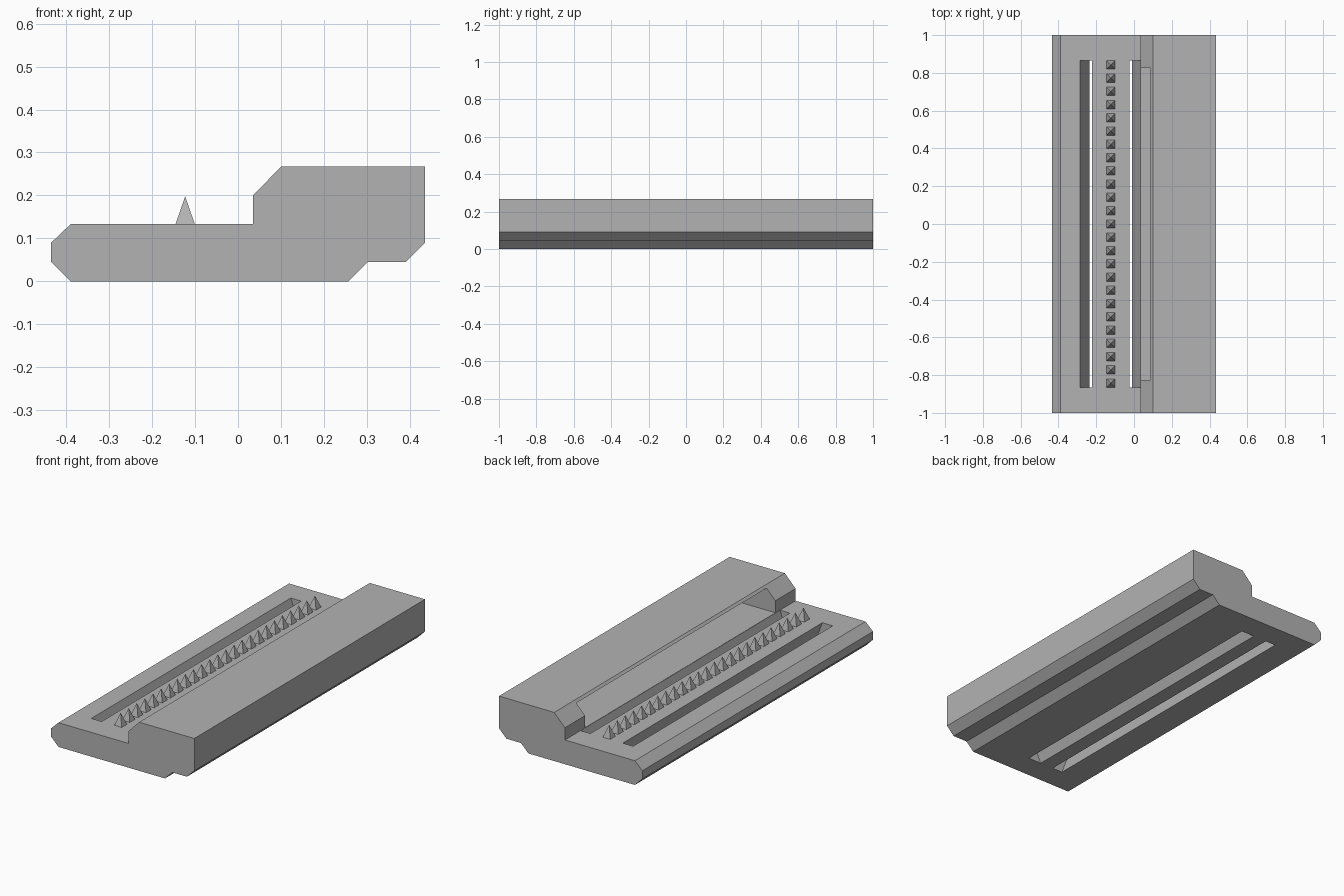
import bpy
import bmesh

cube = bpy.data.objects.get("Cube")
if cube:
    bpy.data.objects.remove(cube, do_unlink=True)

GREY = (0.45, 0.45, 0.45, 1.0)
grey = bpy.data.materials.new("plain_grey")
grey.use_nodes = True
grey.diffuse_color = GREY
grey.node_tree.nodes["Principled BSDF"].inputs["Base Color"].default_value = GREY


def add_object(name, bm):
    bmesh.ops.recalc_face_normals(bm, faces=bm.faces[:])
    mesh = bpy.data.meshes.new(name)
    bm.to_mesh(mesh)
    bm.free()
    mesh.materials.append(grey)
    obj = bpy.data.objects.new(name, mesh)
    bpy.context.collection.objects.link(obj)
    return obj


def prism(name, profile, half_length):
    """Extrude an (x, z) profile along y, centred on y = 0."""
    bm = bmesh.new()
    face = bm.faces.new([bm.verts.new((x, -half_length, z)) for x, z in profile])
    ext = bmesh.ops.extrude_face_region(bm, geom=[face])
    verts = [v for v in ext["geom"] if isinstance(v, bmesh.types.BMVert)]
    bmesh.ops.translate(bm, verts=verts, vec=(0, 2 * half_length, 0))
    return add_object(name, bm)


DECK = 0.133

# Main body: low deck with a tall chamfered block beside it
body = prism("body", [
    (-0.435, 0.045), (-0.39, 0), (0.257, 0), (0.302, 0.045),
    (0.39, 0.045), (0.435, 0.09), (0.435, 0.267), (0.1, 0.267),
    (0.035, 0.2), (0.035, DECK), (-0.39, DECK), (-0.435, 0.09)], 1.0)


# Slanted through slots in the deck and a pocket undercutting the block
def slot(name, top, bottom):
    def at(i, z):
        return bottom[i] + (top[i] - bottom[i]) * z / DECK
    low = -0.02
    return prism(name, [(at(0, low), low), (at(1, low), low), (top[1], DECK),
                        (top[1], 0.16), (top[0], 0.16), (top[0], DECK)], 0.865)


cutters = [
    slot("outer_slot_cutter", (-0.285, -0.222), (-0.235, -0.172)),
    slot("inner_slot_cutter", (-0.025, 0.034), (-0.09, -0.01)),
    prism("pocket_cutter", [(0.0, 0.134), (0.33, 0.134),
                            (0.33, 0.255), (0.0, 0.255)], 0.825),
]
for cutter in cutters:
    cutter.hide_render = True
    mod = body.modifiers.new(cutter.name, 'BOOLEAN')
    mod.operation = 'DIFFERENCE'
    mod.solver = 'EXACT'
    mod.object = cutter

# Bake the cuts and remove the cutters
bpy.context.view_layer.update()
graph = bpy.context.evaluated_depsgraph_get()
body_mesh = bpy.data.meshes.new_from_object(body.evaluated_get(graph))
body.modifiers.clear()
body.data = body_mesh
for cutter in cutters:
    bpy.data.objects.remove(cutter, do_unlink=True)

# Row of pointed pyramid teeth along the deck
COUNT, PITCH, HALF = 25, 0.0702, 0.0225
bm = bmesh.new()
for i in range(COUNT):
    y = (i - (COUNT - 1) / 2) * PITCH
    base = [bm.verts.new((-0.123 + sx * HALF, y + sy * HALF, DECK))
            for sx, sy in ((-1, -1), (1, -1), (1, 1), (-1, 1))]
    tip = bm.verts.new((-0.123, y, 0.198))
    bm.faces.new(base)
    for a, b in zip(base, base[1:] + base[:1]):
        bm.faces.new((a, b, tip))
add_object("teeth", bm)
